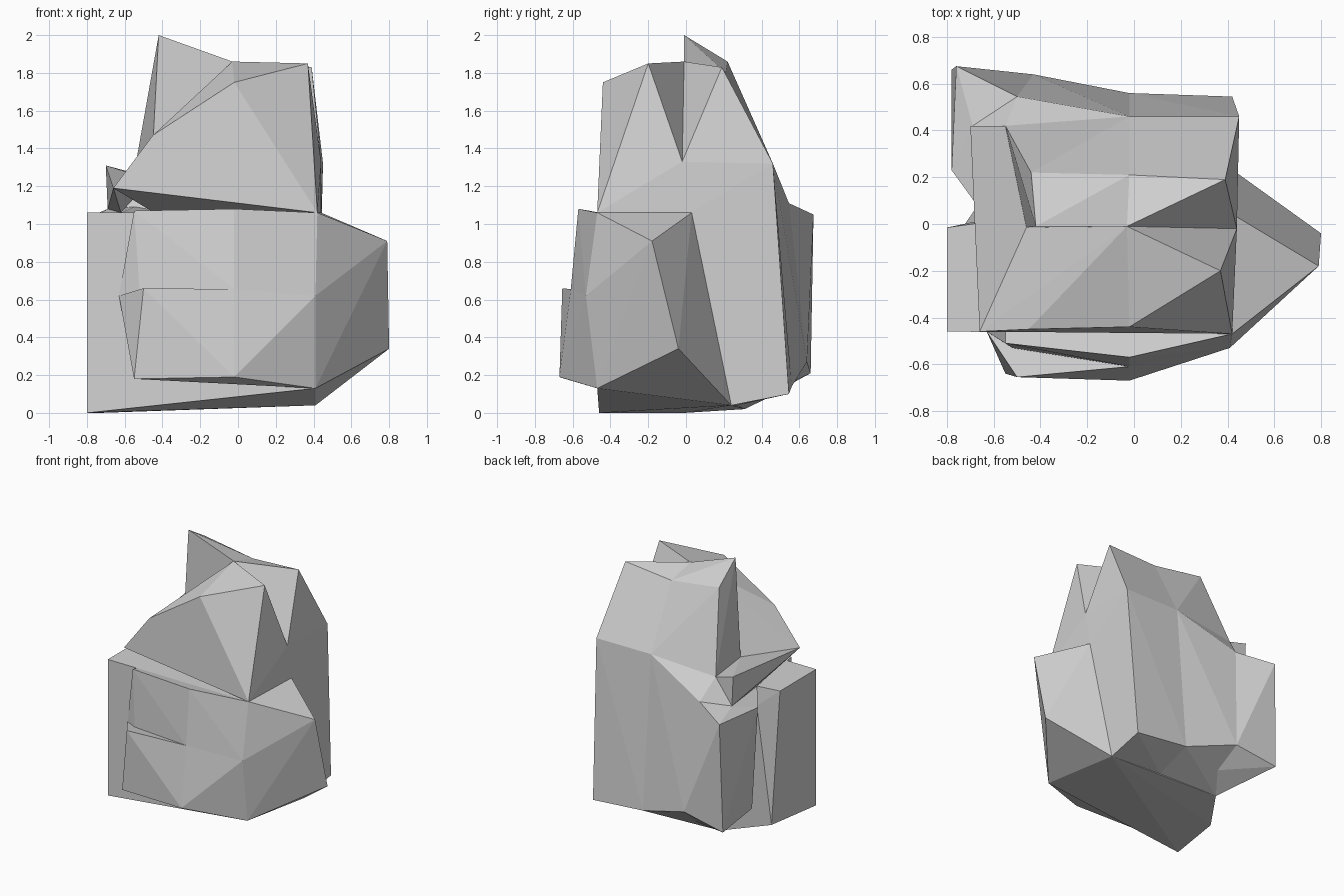
import bpy
import bmesh
from math import radians

# Remove the default object
cube = bpy.data.objects.get("Cube")
if cube:
    bpy.data.objects.remove(cube, do_unlink=True)

# Single stone colour
stone = bpy.data.materials.new("stone_grey")
stone.use_nodes = True
grey = (0.65, 0.65, 0.65, 1)
stone.diffuse_color = grey
stone.node_tree.nodes["Principled BSDF"].inputs["Base Color"].default_value = grey


def chunk(name, *corners):
    """Make one flat-faced chunk of rock wrapped tightly around its corner points."""
    bm = bmesh.new()
    for corner in corners:
        bm.verts.new(corner)
    result = bmesh.ops.convex_hull(bm, input=list(bm.verts))
    unused = set(result["geom_interior"]) | set(result["geom_unused"])
    loose = [item for item in unused if isinstance(item, bmesh.types.BMVert)]
    bmesh.ops.delete(bm, geom=loose, context="VERTS")
    # Merge almost flat triangles into broad chiselled facets
    bmesh.ops.dissolve_limit(bm, angle_limit=radians(2), verts=list(bm.verts), edges=list(bm.edges))
    bmesh.ops.recalc_face_normals(bm, faces=list(bm.faces))
    mesh = bpy.data.meshes.new(name)
    bm.to_mesh(mesh)
    bm.free()
    mesh.materials.append(stone)
    rock = bpy.data.objects.new(name, mesh)
    bpy.context.scene.collection.objects.link(rock)
    return rock


# Corners shared by the block, wedge and front plates
front_shoulder = (.42, -.47, 1.06)
side_shoulder = (.44, .03, 1.06)
front_foot = (.41, -.47, .13)
side_foot = (.41, .24, .04)
groove_top = (-.62, .01, 1.06)
groove_foot = (-.51, .31, .02)
flank_foot = (-.73, -.01, 0)
plate_left = (-.63, -.46, .62)
plate_middle = (-.02, -.61, .655)
plate_right = (.41, -.53, .62)

# Corners shared by the rear slabs
core_top = (-.02, 0, 1)
core_foot = (-.02, .27, .04)
rear_shoulder = (.45, .46, 1.32)
rear_middle = (-.02, .46, 1.32)
rear_corner = (-.55, .42, 1.27)
rear_bend = (-.5, .545, 1.11)
rear_middle_foot = (-.02, .56, .14)
rear_bend_foot = (-.43, .64, .27)

# Corners shared by the crown and its ledge
side_notch = (.44, -.02, 1.33)
crown_middle = (-.03, -.01, 1.86)
crown_dip = (-.02, .21, 1.8)
crown_foot = (-.46, -.015, 1.235)
crown_base = (-.46, 0, 1.07)
ledge_front = (-.66, -.46, 1.19)
ledge_low = (-.69, .42, 1.08)

# Main block with its square left flank, and the sloping base behind it
chunk("main_block",
      (-.8, -.46, 1.06), (-.8, -.015, 1.06), groove_top,
      front_shoulder, side_shoulder,
      (-.8, -.46, 0), flank_foot, side_foot, front_foot)
chunk("block_base",
      groove_top, side_shoulder, flank_foot, groove_foot, side_foot, front_foot)

# Wedge sticking out of the side
chunk("side_wedge",
      front_shoulder, side_shoulder, side_foot, front_foot, plate_right,
      (.79, -.18, .91), (.8, -.04, .34))

# Two front plates, the lower one standing proud as a thin ledge
chunk("upper_front_plate",
      (-.55, -.51, 1.07), (-.02, -.57, 1.08), front_shoulder,
      (-.55, -.46, 1.06), plate_left, (-.52, -.53, .635),
      plate_middle, plate_right)
chunk("lower_front_plate",
      plate_left, (-.5, -.655, .66), plate_middle, plate_right,
      (-.55, -.64, .18), (-.02, -.67, .19), front_foot,
      (-.54, -.46, .18))

# Three tall slabs bending around the back
chunk("rear_right_slab",
      rear_shoulder, rear_middle, side_shoulder, core_top,
      (.42, .545, .1), rear_middle_foot, side_foot, core_foot)
chunk("rear_middle_slab",
      rear_middle, rear_corner, rear_bend, ledge_low, core_top,
      rear_middle_foot, rear_bend_foot, core_foot, groove_foot)
chunk("rear_left_slab",
      rear_bend, ledge_low, groove_top, core_top,
      (-.76, .675, 1.05), (-.78, .23, 1.02),
      rear_bend_foot, (-.78, .66, .21), (-.73, .23, .22),
      groove_foot, core_foot)

# Sloping front half of the crown
chunk("front_crown",
      crown_middle, crown_foot, crown_base, side_notch, side_shoulder,
      ledge_front, front_shoulder,
      (.37, -.2, 1.85), (-.02, -.44, 1.75), (-.45, -.45, 1.47))

# Rear half of the crown: the peak on the left, the lower shoulder beside it
chunk("crown_peak",
      crown_middle, crown_dip, crown_foot, crown_base, core_top,
      rear_middle, rear_corner,
      (-.42, -.01, 2), (-.44, .22, 1.86))
chunk("crown_shoulder",
      crown_middle, crown_dip, (.39, .19, 1.83), side_notch,
      side_shoulder, rear_shoulder, rear_middle, core_top)

# Overhanging ledge beside the crown
chunk("left_ledge",
      ledge_front, ledge_low, crown_foot, rear_corner, groove_top,
      (-.7, .42, 1.31))
